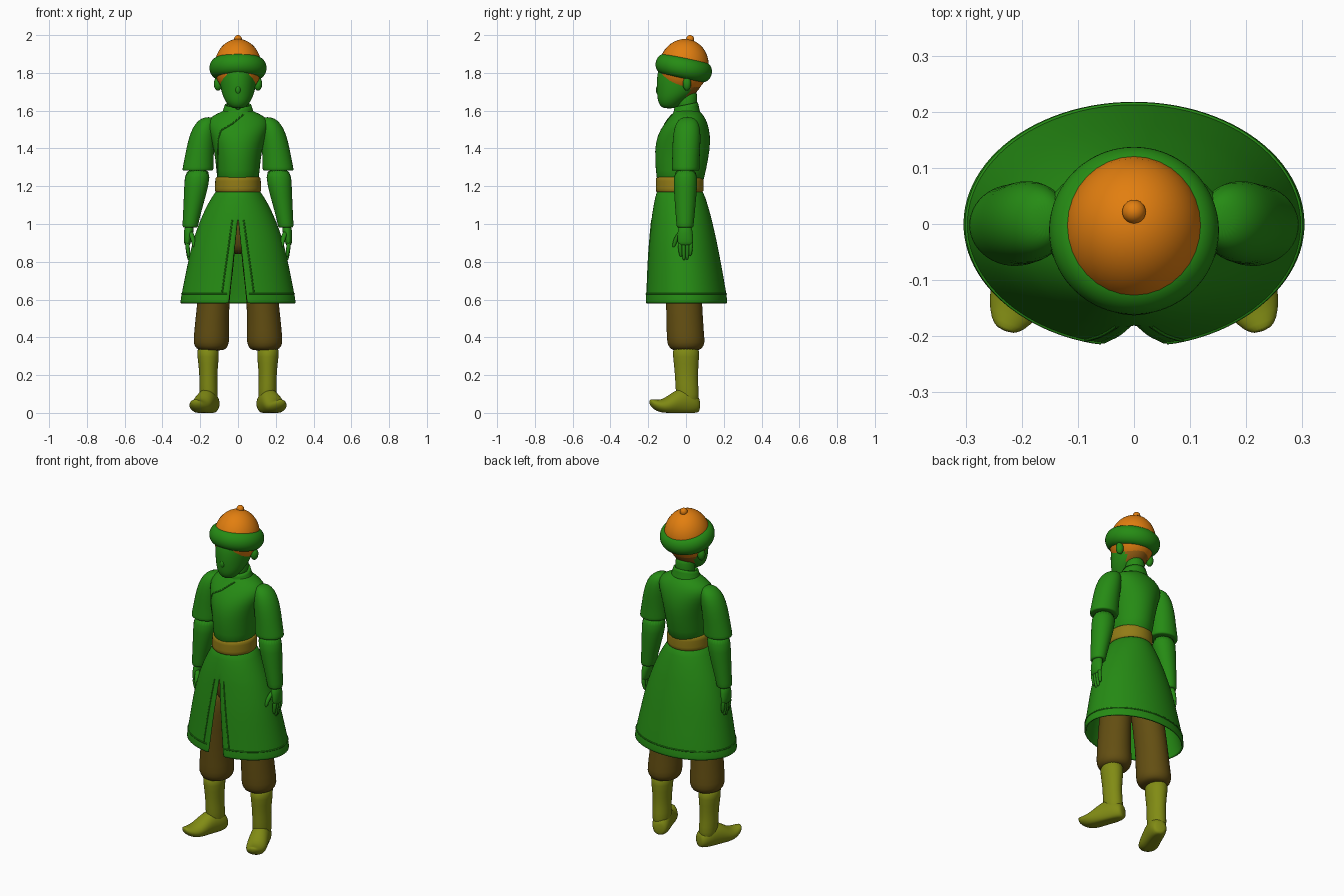
import bpy, bmesh
from math import sin, cos, pi, radians, sqrt
from mathutils import Vector, Matrix
from mathutils.bvhtree import BVHTree

if "Cube" in bpy.data.objects:
    bpy.data.objects.remove(bpy.data.objects["Cube"])


def material(name, rgb):
    m = bpy.data.materials.new(name)
    m.use_nodes = True
    m.diffuse_color = (*rgb, 1)
    m.node_tree.nodes["Principled BSDF"].inputs["Base Color"].default_value = (*rgb, 1)
    return m


GREEN = material("green", (0.019, 0.26, 0.007))
ORANGE = material("orange", (0.76, 0.21, 0.005))
OCHRE = material("ochre", (0.29, 0.2, 0.008))
BROWN = material("brown", (0.125, 0.077, 0.006))
OLIVE = material("olive", (0.22, 0.26, 0.007))
HAIR = material("hair brown", (0.27, 0.1, 0.006))


def finish(name, bm, mat, subsurf=1):
    mesh = bpy.data.meshes.new(name)
    bm.to_mesh(mesh)
    bm.free()
    ob = bpy.data.objects.new(name, mesh)
    bpy.context.collection.objects.link(ob)
    mesh.materials.append(mat)
    for p in mesh.polygons:
        p.use_smooth = True
    if subsurf:
        ob.modifiers.new("smooth", "SUBSURF").levels = subsurf
        ob.modifiers["smooth"].render_levels = subsurf
    return ob


def loft(name, rings, mat, place=Vector, sides=24, closed=True):
    """Skin ellipses given bottom up as (cx, cy, z, rx, ry)."""
    bm = bmesh.new()
    loops = []
    for cx, cy, z, rx, ry in rings:
        loops.append([bm.verts.new(place((cx + rx * cos(2 * pi * i / sides),
                                          cy + ry * sin(2 * pi * i / sides), z)))
                      for i in range(sides)])
    for a, b in zip(loops, loops[1:]):
        for i in range(sides):
            j = (i + 1) % sides
            bm.faces.new((a[i], a[j], b[j], b[i]))
    if closed:
        bm.faces.new(loops[0][::-1])
        bm.faces.new(loops[-1])
        bmesh.ops.recalc_face_normals(bm, faces=bm.faces)
    return finish(name, bm, mat)


def ball(name, centre, size, mat, tilt=0.0):
    bm = bmesh.new()
    bmesh.ops.create_uvsphere(bm, u_segments=32, v_segments=20, radius=1)
    bm.transform(Matrix.Translation(centre) @ Matrix.Rotation(tilt, 4, "X")
                 @ Matrix.Diagonal((*size, 1)))
    return finish(name, bm, mat, 0)


def piping(name, target, rays, radius=0.004):
    """Thin cord laid where rays (origin, direction) meet the target."""
    dg = bpy.context.evaluated_depsgraph_get()
    tree = BVHTree.FromObject(target, dg)
    hits = [tree.ray_cast(Vector(o), Vector(d).normalized())[0] for o, d in rays]
    hits = [h for h in hits if h]
    cu = bpy.data.curves.new(name, "CURVE")
    cu.dimensions = "3D"
    cu.bevel_depth = radius
    cu.bevel_resolution = 1
    sp = cu.splines.new("POLY")
    sp.points.add(len(hits) - 1)
    for p, h in zip(sp.points, hits):
        p.co = (*h, 1)
    cu.materials.append(GREEN)
    bpy.context.collection.objects.link(bpy.data.objects.new(name, cu))


def front_rays(points, steps=10):
    out = []
    for (x0, z0), (x1, z1) in zip(points, points[1:]):
        out += [((x0 + (x1 - x0) * k / steps, -1, z0 + (z1 - z0) * k / steps), (0, 1, 0))
                for k in range(steps + 1)]
    return out


# Torso, belt, collar
torso = loft("torso", [(0, -.033, 1.18, .112, .122), (0, -.027, 1.29, .114, .134),
                       (0, -.02, 1.39, .127, .148), (0, -.012, 1.47, .15, .142),
                       (0, 0, 1.53, .172, .117), (0, .008, 1.57, .145, .09),
                       (0, .005, 1.595, .085, .07), (0, 0, 1.61, .06, .055)], GREEN)
loft("belt", [(0, -.034, 1.165, .118, .122), (0, -.034, 1.17, .124, .128),
              (0, -.033, 1.21, .122, .127), (0, -.033, 1.247, .122, .128),
              (0, -.033, 1.252, .114, .12)], OCHRE)
collar = loft("collar", [(0, 0, 1.57, .09, .078), (0, 0, 1.6, .081, .07),
                         (0, 0, 1.632, .07, .064)], GREEN, closed=False,
              place=lambda p: Vector((p[0], p[1], p[2] + .2 * p[1] - max(0, .02 - abs(p[0])) * (p[1] < 0))))
thick = collar.modifiers.new("thickness", "SOLIDIFY")
thick.thickness = .012
piping("lapel_edge", torso, front_rays([(.03, 1.58), (-.03, 1.53), (-.09, 1.495),
                                        (-.105, 1.45), (-.108, 1.26)]))

# Coat skirt, slit at the front
SKIRT = [(.578, 0, .303, .217), (.585, 0, .307, .22), (.64, -.001, .297, .214),
         (.8, -.011, .265, .195), (.9, -.016, .243, .181), (1.0, -.022, .208, .164),
         (1.03, -.024, .195, .159), (1.1, -.028, .164, .144), (1.18, -.033, .116, .122)]
bm = bmesh.new()
N = 48
rows = []
for z, cy, rx, ry in SKIRT:
    gap = max(0, (1.02 - z) / .44) * .048 / rx
    rows.append([])
    for i in range(N + 1):
        a = -pi / 2 + gap + (2 * pi - 2 * gap) * i / N
        rows[-1].append(bm.verts.new((rx * cos(a), cy + ry * sin(a), z)))
for lo, hi in zip(rows, rows[1:]):
    for i in range(N):
        bm.faces.new((lo[i], lo[i + 1], hi[i + 1], hi[i]))
bmesh.ops.remove_doubles(bm, verts=bm.verts, dist=1e-4)
skirt = finish("coat_skirt", bm, GREEN, 0)
thick = skirt.modifiers.new("thickness", "SOLIDIFY")
thick.thickness = .014
thick.offset = -1
sub = skirt.modifiers.new("smooth", "SUBSURF")
sub.levels = sub.render_levels = 1
hem = [-pi / 2 + .27 + (2 * pi - .54) * i / 72 for i in range(73)]
piping("hem_seam", skirt, [((cos(a), sin(a), .63), (-cos(a), -sin(a), 0)) for a in hem])
for side, s in (("left", 1), ("right", -1)):
    piping(side + "_front_seam", skirt, front_rays([(s * .03, 1.02), (s * .085, .63)]))

# Trouser seat
loft("trouser_seat", [(0, -.02, .84, .08, .07), (0, -.022, .88, .14, .1),
                      (0, -.025, 1.0, .15, .115), (0, -.03, 1.14, .1, .1)], BROWN)

for side, s in (("left", 1), ("right", -1)):
    # Trouser leg
    loft(side + "_trouser_leg",
         [(s * .14, 0, .33, .055, .06), (s * .141, 0, .338, .08, .085),
          (s * .142, 0, .37, .097, .102), (s * .14, -.004, .42, .093, .099),
          (s * .133, -.01, .58, .085, .096), (s * .11, -.018, .76, .085, .095),
          (s * .085, -.022, .93, .08, .09)], BROWN)

    # Boot shaft and turned-out foot with upturned toe
    loft(side + "_boot_shaft",
         [(s * .155, .012, .03, .042, .052), (s * .155, .008, .1, .05, .062),
          (s * .157, .003, .16, .048, .06), (s * .157, .002, .22, .048, .062),
          (s * .158, 0, .3, .058, .07), (s * .16, 0, .36, .06, .072)], OLIVE)
    c, d = cos(radians(21)), sin(radians(21))
    loft(side + "_boot_foot",
         [(0, .04, -.068, .025, .03), (0, .045, -.058, .042, .047),
          (0, .055, -.02, .052, .068), (0, .06, .03, .053, .075),
          (0, .05, .08, .056, .06), (0, .035, .125, .057, .041),
          (0, .037, .165, .048, .031), (0, .05, .198, .031, .022),
          (0, .06, .21, .014, .011)], OLIVE,
         place=lambda p: Vector((s * (.155 + p[2] * d) + p[0] * c,
                                 .005 - p[2] * c + s * p[0] * d, max(p[1], 0))))

    # Short over-sleeve and long under-sleeve
    loft(side + "_over_sleeve",
         [(s * .213, -.002, 1.282, .066, .06), (s * .213, -.002, 1.283, .082, .074),
          (s * .212, -.002, 1.293, .083, .074), (s * .205, 0, 1.36, .076, .073),
          (s * .194, .003, 1.44, .072, .075), (s * .178, .006, 1.51, .064, .07),
          (s * .165, .008, 1.55, .045, .052), (s * .155, .008, 1.566, .02, .025)], GREEN)
    loft(side + "_under_sleeve",
         [(s * .253, -.005, .98, .03, .034), (s * .253, -.005, .982, .041, .045),
          (s * .252, -.005, 1.0, .042, .046), (s * .237, -.004, 1.1, .052, .055),
          (s * .22, -.003, 1.2, .065, .063), (s * .212, -.002, 1.3, .07, .064)], GREEN)

    # Hand
    loft(side + "_palm", [(s * .268, -.003, .885, .012, .036), (s * .268, -.003, .9, .019, .042),
                          (s * .263, -.005, .95, .025, .042), (s * .255, -.005, 1.0, .027, .034)],
         GREEN)
    for i, tip in enumerate((.83, .812, .815, .835)):
        y = -.033 + .02 * i
        loft(f"{side}_finger_{i + 1}",
             [(s * .26, y * .8, tip - .004, .005, .005), (s * .261, y * .85, tip + .006, .009, .009),
              (s * .267, y * .95, .87, .012, .011), (s * .268, y, .91, .013, .012)], GREEN, sides=10)
    loft(side + "_thumb", [(s * .232, -.066, .875, .005, .005), (s * .233, -.063, .887, .011, .011),
                           (s * .239, -.052, .925, .014, .014), (s * .252, -.025, .965, .015, .015)],
         GREEN, sides=10)

    # Ear
    ball(side + "_ear", (s * .106, .005, 1.742), (.022, .022, .036), GREEN)

# Neck and head, hair coloured on the back faces
loft("neck", [(0, .005, 1.57, .06, .055), (0, .005, 1.64, .054, .052),
              (0, .01, 1.72, .056, .056)], GREEN)
head = loft("head", [(0, -.088, 1.612, .022, .025), (0, -.087, 1.619, .042, .045),
                     (0, -.08, 1.645, .064, .068), (0, -.06, 1.675, .08, .092),
                     (0, -.042, 1.71, .09, .113), (0, -.034, 1.75, .095, .122),
                     (0, -.027, 1.79, .097, .125), (0, -.02, 1.86, .09, .12)], GREEN, sides=36)
head.data.materials.append(HAIR)
for p in head.data.polygons:
    if p.center.y > .015 and p.center.z > 1.67:
        p.material_index = 1
ball("nose", (0, -.148, 1.71), (.014, .012, .022), GREEN)

# Hat: tilted rolled brim, dome and button
TILT = radians(-12)
bm = bmesh.new()
U, V = 48, 16
grid = [[bm.verts.new(((.103 + .05 * cos(2 * pi * v / V)) * cos(2 * pi * u / U),
                       (.103 + .05 * cos(2 * pi * v / V)) * sin(2 * pi * u / U),
                       .057 * sin(2 * pi * v / V))) for v in range(V)] for u in range(U)]
for u in range(U):
    for v in range(V):
        w, k = (u + 1) % U, (v + 1) % V
        bm.faces.new((grid[u][v], grid[w][v], grid[w][k], grid[u][k]))
bm.transform(Matrix.Translation((0, -.012, 1.826)) @ Matrix.Rotation(TILT, 4, "X"))
finish("hat_brim", bm, GREEN)
ball("hat_dome", (0, -.012, 1.832), (.125, .132, .148), ORANGE, TILT)
ball("hat_button", (0, .022, 1.978), (.021, .021, .022), ORANGE)
